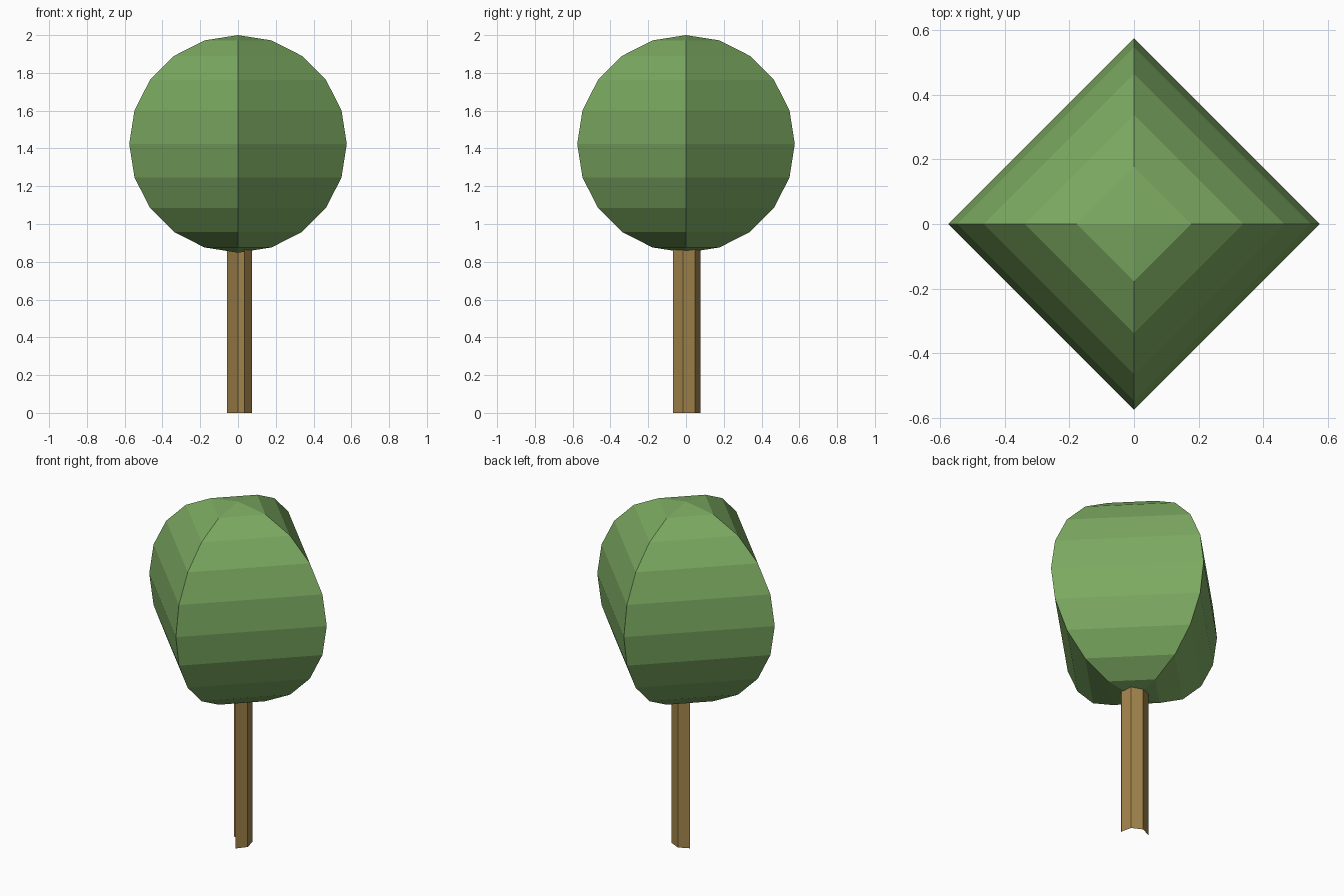
import bpy, bmesh
from math import sin, cos, pi

if "Cube" in bpy.data.objects:
    bpy.data.objects.remove(bpy.data.objects["Cube"])


def add_object(name, bm, color):
    mesh = bpy.data.meshes.new(name)
    bm.to_mesh(mesh)
    bm.free()
    mat = bpy.data.materials.new(name + "_color")
    mat.diffuse_color = color
    mat.use_nodes = True
    mat.node_tree.nodes["Principled BSDF"].inputs["Base Color"].default_value = mat.diffuse_color
    mesh.materials.append(mat)
    obj = bpy.data.objects.new(name, mesh)
    bpy.context.collection.objects.link(obj)
    return obj


# Crown: four-sided faceted sphere with its corners on the axes
bm = bmesh.new()
bmesh.ops.create_uvsphere(bm, u_segments=4, v_segments=10, radius=0.576)
crown = add_object("crown", bm, (0.20, 0.40, 0.12, 1))
crown.location.z = 1.424

# Trunk: open shell made of four sides of a seven-sided tube
SIDES, RADIUS, TOP = 7, 0.076, 0.87
bm = bmesh.new()
columns = []
for i in range(-3, 2):
    a = pi / 2 + i * 2 * pi / SIDES
    columns.append([bm.verts.new((RADIUS * cos(a), RADIUS * sin(a), z))
                    for z in (0, TOP)])
for (a0, a1), (b0, b1) in zip(columns, columns[1:]):
    bm.faces.new((a0, b0, b1, a1))
add_object("trunk", bm, (0.36, 0.23, 0.07, 1))
